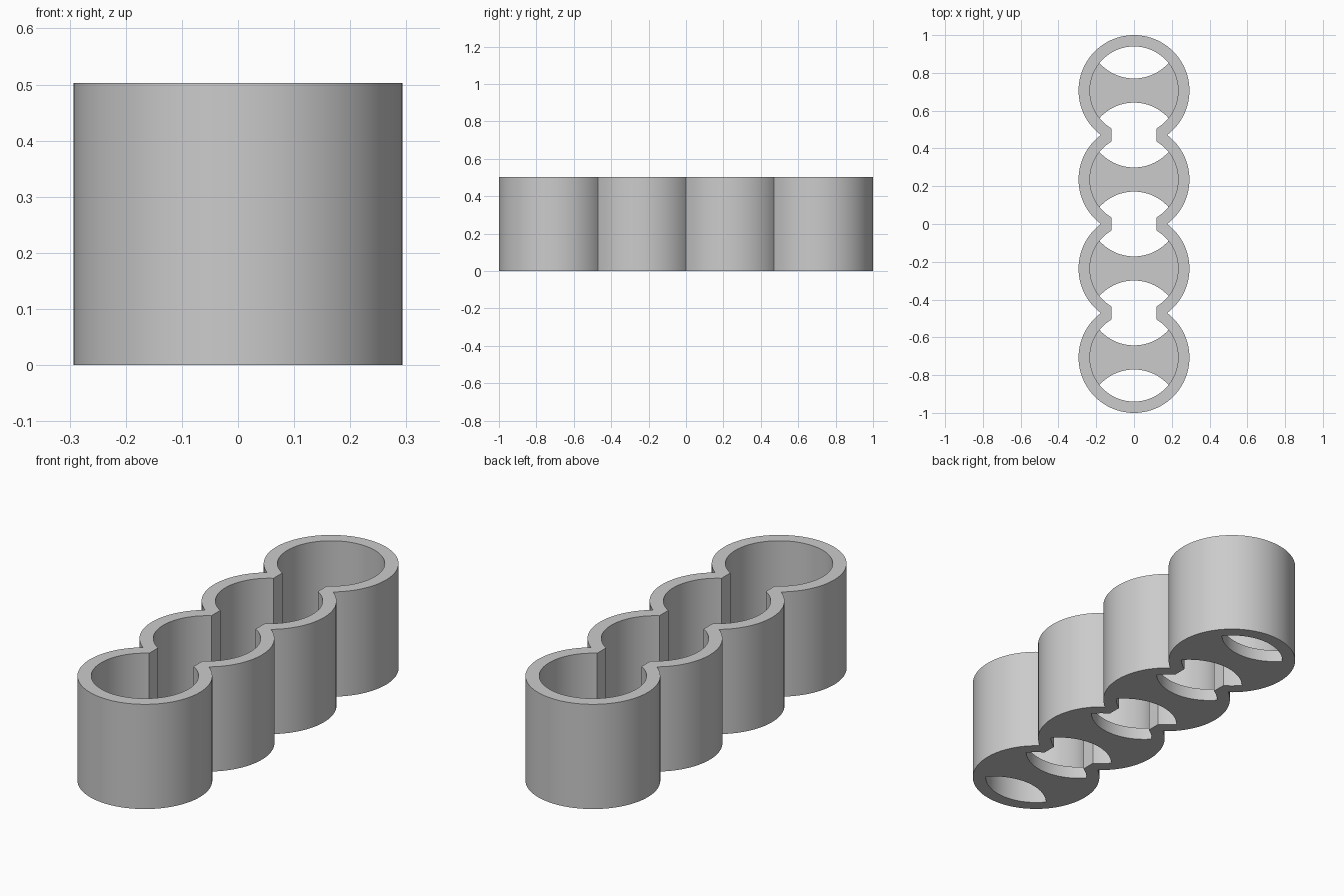
import bpy
import bmesh
from math import sin, cos, asin, acos, pi

R_OUT, R_IN = 0.2935, 0.2335      # cell radii
PITCH = 0.471                     # distance between cells
HEIGHT, FLOOR = 0.503, 0.06
SLOT = 0.118                      # half width of the passages
HOLE_OFF, HOLE_R = 0.309, 0.245   # floor opening circles
CENTRES = [(i - 1.5) * PITCH for i in range(4)]
STEPS = 40

cube = bpy.data.objects.get("Cube")
if cube:
    bpy.data.objects.remove(cube, do_unlink=True)

grey = bpy.data.materials.new("grey plastic")
grey.use_nodes = True
colour = (0.6, 0.6, 0.6, 1)
grey.diffuse_color = colour
grey.node_tree.nodes["Principled BSDF"].inputs["Base Color"].default_value = colour


def arc(cy, r, start, end):
    """Points on a circle centred on the y axis."""
    angles = [start + (end - start) * i / STEPS for i in range(STEPS + 1)]
    return [(r * cos(a), cy + r * sin(a)) for a in angles]


def scalloped(r, half_angle):
    """Closed outline of the joined row of cells."""
    side = []
    for i, cy in enumerate(CENTRES):
        start = -pi / 2 if i == 0 else -half_angle
        end = pi / 2 if i == len(CENTRES) - 1 else half_angle
        side += arc(cy, r, start, end)
    return side + [(-x, y) for x, y in reversed(side)]


def finish(bm, name):
    bmesh.ops.remove_doubles(bm, verts=bm.verts, dist=1e-5)
    bmesh.ops.recalc_face_normals(bm, faces=bm.faces)
    mesh = bpy.data.meshes.new(name)
    bm.to_mesh(mesh)
    bm.free()
    mesh.materials.append(grey)
    obj = bpy.data.objects.new(name, mesh)
    bpy.context.collection.objects.link(obj)
    bpy.ops.object.select_all(action='DESELECT')
    obj.select_set(True)
    bpy.context.view_layer.objects.active = obj
    bpy.ops.object.shade_smooth_by_angle(angle=pi / 6)


# Continuous wall: four loops skinned around a rectangular section
bm = bmesh.new()
outer = scalloped(R_OUT, asin(PITCH / 2 / R_OUT))
inner = scalloped(R_IN, acos(SLOT / R_IN))
section = [(outer, 0), (outer, HEIGHT), (inner, HEIGHT), (inner, 0)]
loops = [[bm.verts.new((x, y, z)) for x, y in line] for line, z in section]
for k, a in enumerate(loops):
    b = loops[(k + 1) % 4]
    for i in range(len(a)):
        j = (i + 1) % len(a)
        bm.faces.new((a[i], a[j], b[j], b[i]))
finish(bm, "tube_wall")

# Waisted floor web across each cell
corner_y = (R_IN**2 + HOLE_OFF**2 - HOLE_R**2) / (2 * HOLE_OFF)
side_angle = asin(corner_y / R_IN)
hole_angle = asin((HOLE_OFF - corner_y) / HOLE_R)
for n, cy in enumerate(CENTRES):
    right = arc(cy, R_IN, -side_angle, side_angle)
    back = arc(cy + HOLE_OFF, HOLE_R, -hole_angle, hole_angle - pi)
    left = [(-x, y) for x, y in reversed(right)]
    front = [(x, 2 * cy - y) for x, y in reversed(back)]
    outline = right + back[1:] + left[1:] + front[1:-1]
    bm = bmesh.new()
    base = bm.faces.new([bm.verts.new((x, y, 0)) for x, y in outline])
    top = bmesh.ops.extrude_face_region(bm, geom=[base], use_keep_orig=True)
    lifted = [v for v in top["geom"] if isinstance(v, bmesh.types.BMVert)]
    bmesh.ops.translate(bm, verts=lifted, vec=(0, 0, FLOOR))
    finish(bm, f"floor_web_{n + 1}")
